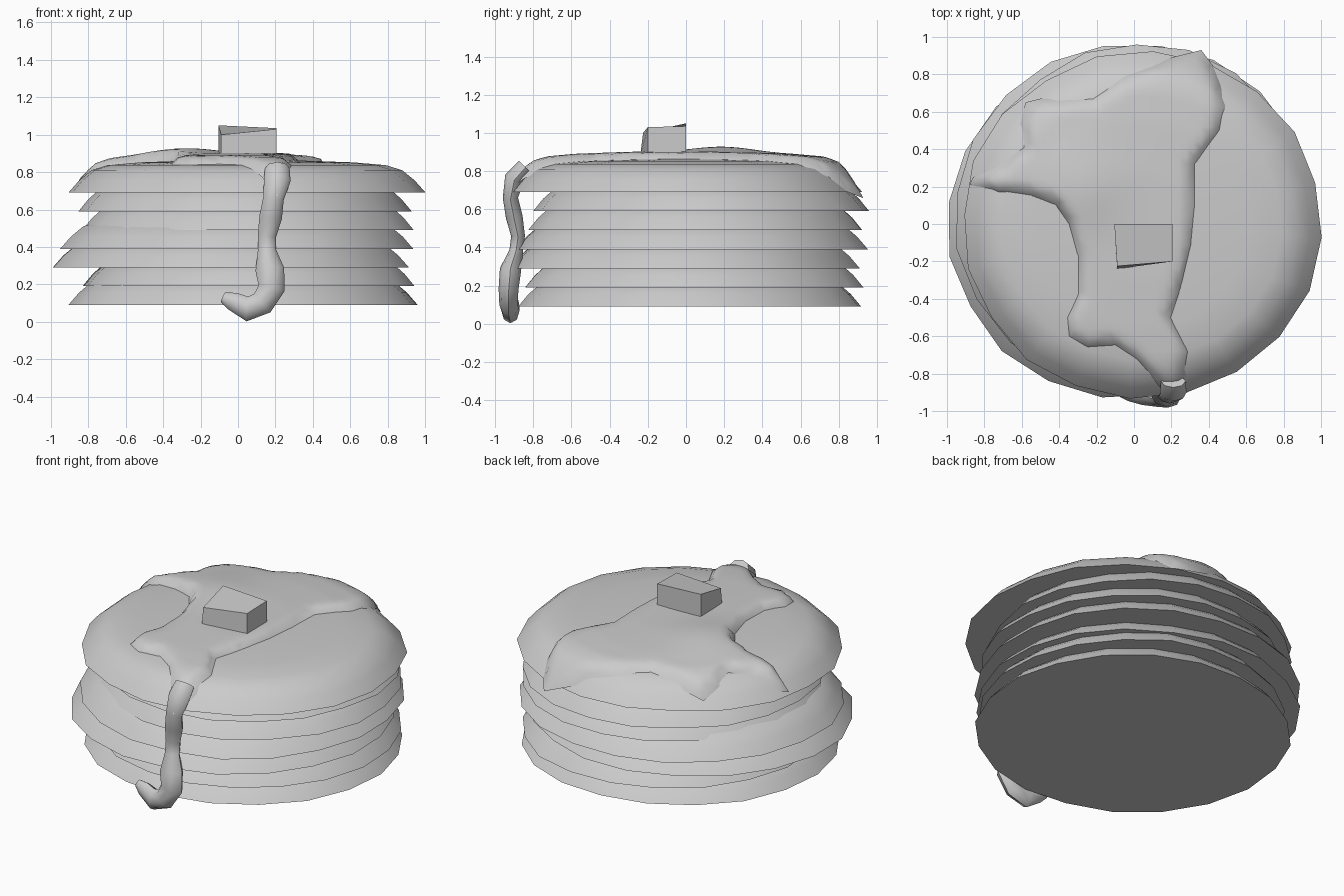
import bpy, bmesh, math, random
from mathutils import Vector, geometry

if "Cube" in bpy.data.objects:
    bpy.data.objects.remove(bpy.data.objects["Cube"])

random.seed(4)
grey = bpy.data.materials.new("plain grey")
grey.diffuse_color = (0.6, 0.6, 0.6, 1)
grey.use_nodes = True
grey.node_tree.nodes["Principled BSDF"].inputs["Base Color"].default_value = grey.diffuse_color


def finish(name, bm, smooth=True):
    bmesh.ops.recalc_face_normals(bm, faces=bm.faces)
    me = bpy.data.meshes.new(name)
    bm.to_mesh(me)
    bm.free()
    ob = bpy.data.objects.new(name, me)
    bpy.context.collection.objects.link(ob)
    me.materials.append(grey)
    if smooth:
        bpy.ops.object.select_all(action='DESELECT')
        bpy.context.view_layer.objects.active = ob
        ob.select_set(True)
        bpy.ops.object.shade_smooth_by_angle(angle=math.radians(50))
    return ob


# Pancake cross-section: share of radius, height
DOME = [(1, 0), (0.94, 0.065), (0.87, 0.12), (0.78, 0.147),
        (0.6, 0.162), (0.3, 0.172)]
SIDES = 20


def pancake(name, cx, cy, rx, ry, z, wobble=0.012):
    bm = bmesh.new()
    phase = random.uniform(0, 0.3)
    scale = [1 - random.uniform(0, 2 * wobble) for _ in range(SIDES)]
    rings = []
    for r, h in DOME:
        ring = []
        for i in range(SIDES):
            a = phase + math.tau * i / SIDES
            ring.append(bm.verts.new((cx + rx * r * scale[i] * math.cos(a),
                                      cy + ry * r * scale[i] * math.sin(a), z + h)))
        rings.append(ring)
    for lo, hi in zip(rings, rings[1:]):
        for i in range(SIDES):
            j = (i + 1) % SIDES
            bm.faces.new((lo[i], lo[j], hi[j], hi[i]))
    bm.faces.new(rings[-1])
    bm.faces.new(rings[0][::-1])
    return finish(name, bm)


# Stack, bottom to top: centre x, centre y, radius x, radius y
STACK = [(0.025, 0.02, 0.94, 0.92), (0.06, 0.04, 0.90, 0.91),
         (-0.04, -0.01, 0.97, 0.93), (0.0, 0.03, 0.965, 0.95),
         (0.06, 0.05, 0.90, 0.89), (0.03, 0.08, 0.90, 0.89),
         (0.04, -0.01, 0.97, 0.94)]
for k, (cx, cy, rx, ry) in enumerate(STACK):
    pancake(f"pancake_{k + 1}", cx, cy, rx, ry, 0.09 + 0.1 * k)


def top_height(x, y):
    """Surface height of the top pancake."""
    cx, cy, rx, ry = STACK[-1]
    r = math.hypot((x - cx) / rx, (y - cy) / ry)
    if r >= 1:
        return 0.69 - (r - 1) * 0.5
    for (r1, h1), (r0, h0) in zip(DOME, DOME[1:]):
        if r >= r0:
            return 0.69 + h0 + (h1 - h0) * (r - r0) / (r1 - r0)
    return 0.862


# Syrup pool: outline seen from above, draped over the top pancake
OUTLINE = [Vector(p) for p in [
    (0.36, 0.93), (0.42, 0.85), (0.46, 0.75), (0.49, 0.63), (0.46, 0.5), (0.33, 0.32),
    (0.33, 0.1), (0.31, -0.1), (0.25, -0.35), (0.2, -0.5), (0.29, -0.68), (0.28, -0.85),
    (0.21, -0.96), (0.12, -0.85), (0.02, -0.73), (-0.1, -0.65), (-0.25, -0.66),
    (-0.35, -0.6), (-0.36, -0.5), (-0.3, -0.37), (-0.3, -0.18), (-0.35, 0), (-0.42, 0.1),
    (-0.55, 0.15), (-0.72, 0.17), (-0.88, 0.21), (-0.86, 0.25), (-0.72, 0.32),
    (-0.59, 0.41), (-0.61, 0.53), (-0.58, 0.65), (-0.5, 0.67), (-0.22, 0.67),
    (-0.05, 0.79), (0.2, 0.89)]]


def edge_distance(p):
    best = 9
    for a, b in zip(OUTLINE, OUTLINE[1:] + OUTLINE[:1]):
        t = max(0, min(1, (p - a).dot(b - a) / (b - a).length_squared))
        best = min(best, (p - a.lerp(b, t)).length)
    return best


n = len(OUTLINE)
points = list(OUTLINE)
for i in range(-22, 13):
    for j in range(-24, 24):
        p = Vector((i * 0.04, j * 0.04))
        inside = False
        for a, b in zip(OUTLINE, OUTLINE[1:] + OUTLINE[:1]):
            if (a.y > p.y) != (b.y > p.y) and p.x < a.x + (b.x - a.x) * (p.y - a.y) / (b.y - a.y):
                inside = not inside
        if inside and edge_distance(p) > 0.014:
            points.append(p)
co, _, faces, *_ = geometry.delaunay_2d_cdt(
    points, [], [list(range(n))], 1, 1e-5)
bm = bmesh.new()
verts = []
for p in co:
    f = min(1, edge_distance(p) / 0.08)
    bump = 0.03 * math.exp(-((p.x + 0.3) ** 2 + (p.y - 0.2) ** 2) / 0.05)
    lift = (0.045 + bump) * math.sqrt(max(0, 1 - (1 - f) ** 2))
    verts.append(bm.verts.new((p.x, p.y, top_height(p.x, p.y) - 0.006 + lift)))
for f in faces:
    bm.faces.new([verts[i] for i in f])
pool = finish("syrup_pool", bm)
if sum(p.normal.z for p in pool.data.polygons) < 0:
    pool.data.flip_normals()

# Syrup drip running down the front: x, y, z, radius
DRIP = [(0.21, -0.84, 0.82, 0.06), (0.21, -0.90, 0.76, 0.065), (0.19, -0.92, 0.66, 0.05),
        (0.175, -0.90, 0.56, 0.055), (0.155, -0.88, 0.46, 0.045), (0.155, -0.89, 0.38, 0.045),
        (0.17, -0.92, 0.28, 0.07), (0.18, -0.93, 0.18, 0.065), (0.13, -0.93, 0.10, 0.06),
        (0.05, -0.92, 0.068, 0.06), (-0.03, -0.91, 0.11, 0.045), (-0.08, -0.90, 0.13, 0.025)]
bm = bmesh.new()
rings = []
for k, (x, y, z, r) in enumerate(DRIP):
    d = Vector(DRIP[min(k + 1, len(DRIP) - 1)][:3]) - Vector(DRIP[max(k - 1, 0)][:3])
    side = d.cross(Vector((0, 1, 0))).normalized()
    out = side.cross(d).normalized()
    rings.append([bm.verts.new(Vector((x, y, z)) + r * (
        side * math.cos(a) * 1.1 + out * math.sin(a) * 0.8))
        for a in [math.tau * i / 8 for i in range(8)]])
for lo, hi in zip(rings, rings[1:]):
    for i in range(8):
        bm.faces.new((lo[i], lo[i - 1], hi[i - 1], hi[i]))
bm.faces.new(rings[0])
bm.faces.new(rings[-1])
finish("syrup_drip", bm)

# Butter pat: a slightly skewed block
bm = bmesh.new()
base = [bm.verts.new((x, y, 0.88)) for x, y in
        [(-0.09, -0.24), (0.205, -0.2), (0.205, 0), (-0.105, 0)]]
top = [bm.verts.new(p) for p in
       [(-0.09, -0.225, 1.0), (0.205, -0.2, 1.03), (0.205, 0, 1.035), (-0.105, 0, 1.05)]]
bm.faces.new(base[::-1])
bm.faces.new(top)
for i in range(4):
    j = (i + 1) % 4
    bm.faces.new((base[i], base[j], top[j], top[i]))
finish("butter_pat", bm, smooth=False)
